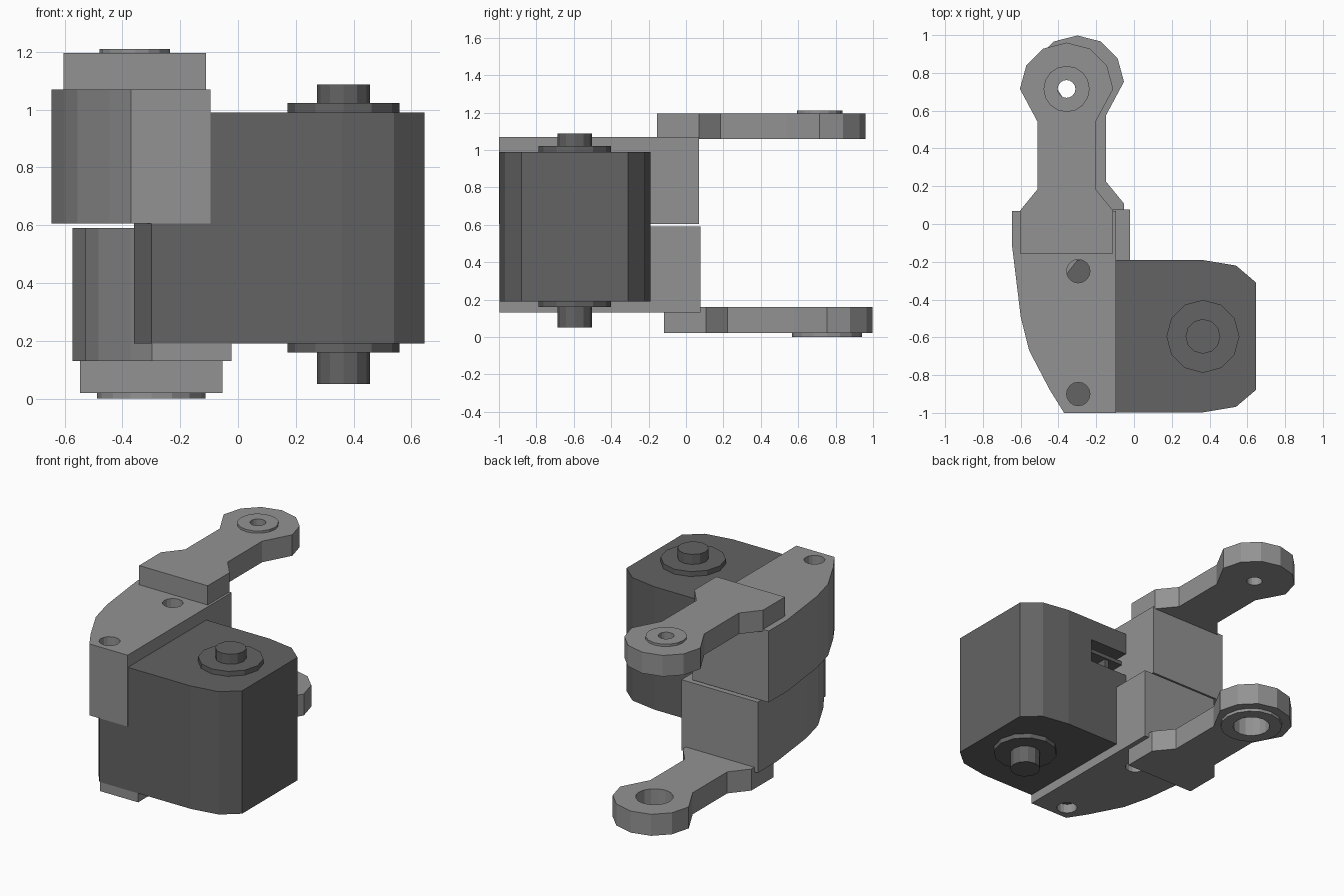
import bpy
import bmesh
import math

cube = bpy.data.objects.get("Cube")
if cube:
    bpy.data.objects.remove(cube, do_unlink=True)


def material(name, value):
    mat = bpy.data.materials.new(name)
    mat.use_nodes = True
    colour = (value, value, value, 1)
    mat.diffuse_color = colour
    mat.node_tree.nodes["Principled BSDF"].inputs["Base Color"].default_value = colour
    return mat


LIGHT = material("light grey", 0.29)
DARK = material("dark grey", 0.125)


def prism(name, outline, low, high, mat):
    """Extrude a flat outline from height low to height high."""
    bm = bmesh.new()
    base = bm.faces.new([bm.verts.new((x, y, low)) for x, y in outline])
    top = bmesh.ops.extrude_face_region(bm, geom=[base])["geom"]
    moved = [v for v in top if isinstance(v, bmesh.types.BMVert)]
    bmesh.ops.translate(bm, verts=moved, vec=(0, 0, high - low))
    bmesh.ops.recalc_face_normals(bm, faces=bm.faces)
    mesh = bpy.data.meshes.new(name)
    bm.to_mesh(mesh)
    bm.free()
    mesh.materials.append(mat)
    obj = bpy.data.objects.new(name, mesh)
    bpy.context.collection.objects.link(obj)
    return obj


def circle(centre, radius, sides):
    steps = [2 * math.pi * i / sides for i in range(sides)]
    return [(centre[0] + radius * math.cos(a), centre[1] + radius * math.sin(a)) for a in steps]


def rectangle(x0, x1, y0, y1):
    return [(x0, y0), (x1, y0), (x1, y1), (x0, y1)]


def cut(obj, outline, low, high):
    """Subtract a prism from the object."""
    cutter = prism("cutter", outline, low, high, obj.data.materials[0])
    cutter.hide_render = True
    mod = obj.modifiers.new("cut", "BOOLEAN")
    mod.operation = "DIFFERENCE"
    mod.solver = "EXACT"
    mod.object = cutter
    graph = bpy.context.evaluated_depsgraph_get()
    mesh = bpy.data.meshes.new_from_object(obj.evaluated_get(graph))
    obj.modifiers.clear()
    obj.data = mesh
    bpy.data.objects.remove(cutter, do_unlink=True)


def shift(points, dx, dy):
    return [(x + dx, y + dy) for x, y in points]


# Motor housing, chamfered at all four corners
half = [(-0.30, 0.404), (0.36, 0.404), (0.54, 0.374), (0.645, 0.285)]
housing = [(x, -0.594 + y) for x, y in half]
housing += [(x, -0.594 - y) for x, y in reversed(half)]
housing += [(-0.36, -0.92), (-0.36, -0.268)]
motor = prism("motor_housing", housing, 0.19, 0.99, DARK)

# Connector socket in the back of the housing, with its inner ribs
cut(motor, rectangle(-0.16, 0.18, -0.36, -0.10), 0.70, 0.85)
prism("socket_rib", rectangle(-0.16, 0.18, -0.36, -0.23), 0.79, 0.815, DARK)
prism("socket_divider", rectangle(0.0, 0.03, -0.36, -0.24), 0.70, 0.79, DARK)

# Motor bearing collars and the shaft that passes through them
axis = (0.365, -0.595)
prism("bearing_collar_bottom", circle(axis, 0.193, 12), 0.16, 0.20, DARK)
prism("bearing_collar_top", circle(axis, 0.193, 12), 0.98, 1.022, DARK)
prism("motor_shaft_bottom", circle(axis, 0.092, 12), 0.05, 0.20, DARK)
prism("motor_shaft_top", circle(axis, 0.092, 12), 0.98, 1.087, DARK)

# Two curved brackets, each with a pair of screw holes
curve = [(-0.645, 0.07), (-0.645, -0.12), (-0.60, -0.49), (-0.555, -0.67), (-0.445, -0.88)]
for name, dx, front, back, low, high in (
    ("upper_bracket", 0, -1.0, 0.07, 0.605, 1.07),
    ("lower_bracket", 0.073, -0.996, 0.078, 0.13, 0.59),
):
    outline = curve[1:] + [(-0.37, front), (-0.095, front), (-0.095, back), (-0.645, back)]
    bracket = prism(name, shift(outline, dx, 0), low, high, LIGHT)
    for y in (-0.25, -0.90):
        cut(bracket, circle((-0.295 + dx, y), 0.062, 16), low - 0.1, high + 0.1)

# Arm outline: square root, narrow neck and a rounded eye, mirrored about its axis
side = [(0.247, -0.87), (0.247, -0.645), (0.153, -0.53), (0.153, -0.175),
        (0.247, 0), (0.213, 0.125), (0.125, 0.213)]
arm_outline = side + [(0, 0.245)] + [(-x, y) for x, y in reversed(side)]

# Arms with a raised boss and a through hole in the eye
for name, eye, low, high, boss, boss_low, boss_high, hole in (
    ("upper_arm", (-0.357, 0.715), 1.058, 1.195, 0.122, 1.18, 1.21, 0.047),
    ("lower_arm", (-0.30, 0.753), 0.02, 0.16, 0.187, 0.0, 0.03, 0.112),
):
    arm = prism(name, shift(arm_outline, *eye), low, high, LIGHT)
    ring = prism(name + "_boss", circle(eye, boss, 16), boss_low, boss_high, LIGHT)
    for part in (arm, ring):
        cut(part, circle(eye, hole, 16), low - 0.2, high + 0.2)
